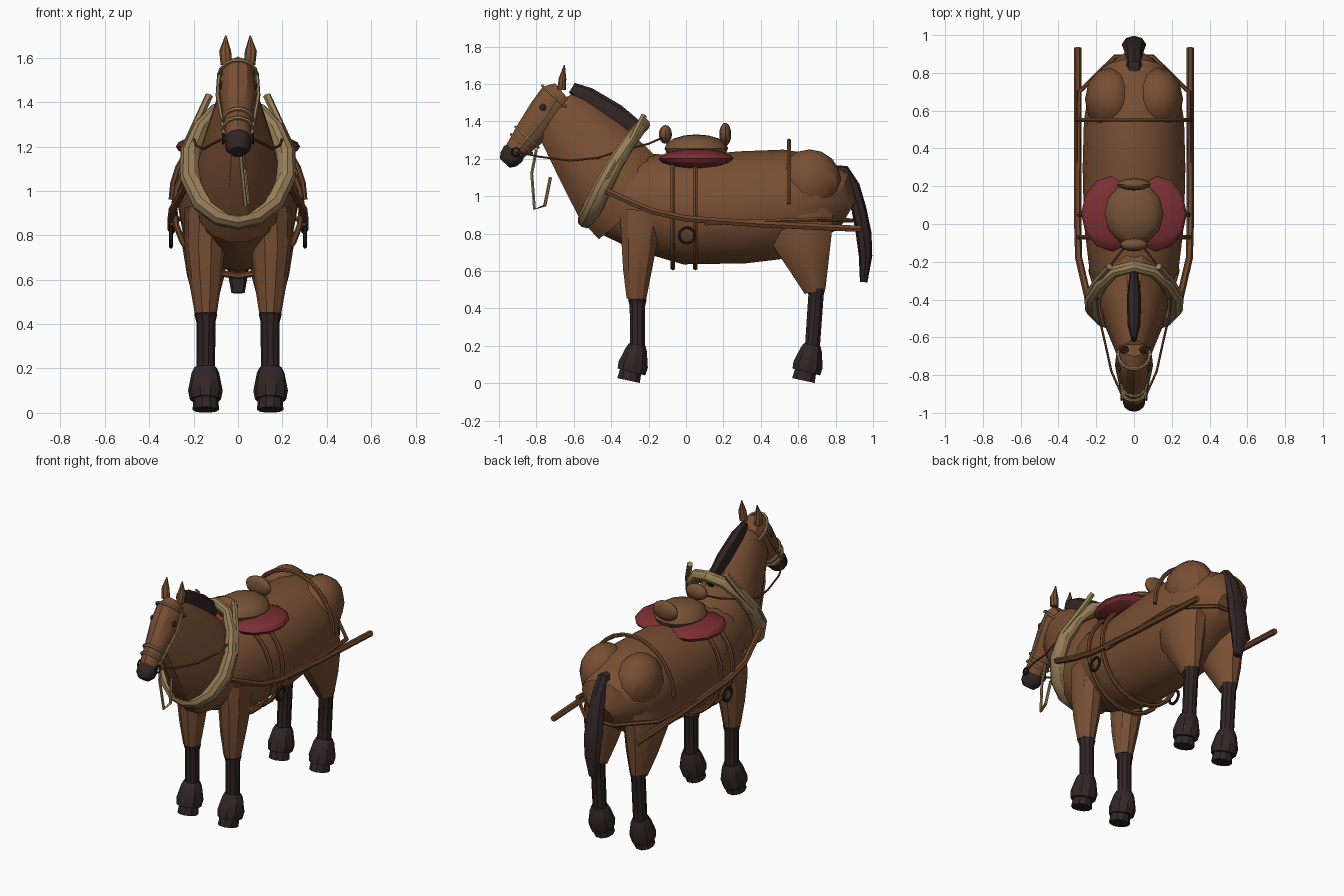
import bpy, bmesh
from math import sin, cos, pi, radians
from mathutils import Vector, Matrix

if "Cube" in bpy.data.objects:
    bpy.data.objects.remove(bpy.data.objects["Cube"])


def material(name, rgb):
    m = bpy.data.materials.new(name)
    m.use_nodes = True
    m.diffuse_color = (*rgb, 1)
    bsdf = next(n for n in m.node_tree.nodes if n.type == 'BSDF_PRINCIPLED')
    bsdf.inputs["Base Color"].default_value = (*rgb, 1)
    return m


COAT = material("brown coat", (.19, .078, .033))
DARK = material("dark hair", (.032, .019, .019))
LEATHER = material("brown leather", (.155, .06, .025))
SADDLE = material("saddle leather", (.18, .085, .037))
STRAW = material("straw padding", (.31, .205, .095))
RED = material("red cloth", (.2, .028, .033))
IRON = material("black iron", (.018, .013, .012))
parts = []


def finish(name, bm, mat, mirror):
    bmesh.ops.recalc_face_normals(bm, faces=bm.faces)
    mesh = bpy.data.meshes.new(name)
    bm.to_mesh(mesh)
    bm.free()
    mesh.materials.append(mat)
    ob = bpy.data.objects.new(name, mesh)
    bpy.context.collection.objects.link(ob)
    if mirror:
        ob.modifiers.new("Mirror", 'MIRROR').use_mirror_merge = False
    parts.append(ob)


def loft(name, rings, mat, sides=10, closed=False, mirror=False):
    """Skin elliptical rings (x, y, z, width, depth) along a path."""
    bm = bmesh.new()
    pts = [Vector(r[:3]) for r in rings]
    n, loops, old, axis = len(pts), [], None, None
    for i, p in enumerate(pts):
        a = pts[i - 1] if closed or i else p
        b = pts[(i + 1) % n] if closed or i < n - 1 else p
        t = (b - a).normalized()
        if axis is None:
            axis = Vector((1, 0, 0)) if abs(t.x) < .8 else Vector((0, 0, 1))
        else:
            axis = old.rotation_difference(t) @ axis
        axis = (axis - t * axis.dot(t)).normalized()
        other, old = t.cross(axis), t
        w, d = rings[i][3:]
        loops.append([bm.verts.new(p + axis * w * cos(2 * pi * k / sides)
                                   + other * d * sin(2 * pi * k / sides))
                      for k in range(sides)])
    for i in range(n if closed else n - 1):
        a, b = loops[i], loops[(i + 1) % n]
        for k in range(sides):
            j = (k + 1) % sides
            bm.faces.new((a[k], a[j], b[j], b[k]))
    if not closed:
        bm.faces.new(loops[0])
        bm.faces.new(loops[-1])
    finish(name, bm, mat, mirror)


def spine(name, rings, mat, sides=12):
    """Loft on the centre plane from (y, z, width, depth)."""
    loft(name, [(0, *r) for r in rings], mat, sides)


def strap(name, points, r, mat, closed=False, mirror=False):
    loft(name, [(*p, r, r) for p in points], mat, 6, closed, mirror)


def blob(name, centre, size, mat, mirror=False):
    bm = bmesh.new()
    bmesh.ops.create_uvsphere(bm, u_segments=12, v_segments=8, radius=1,
                              matrix=Matrix.Translation(centre) @ Matrix.Diagonal((*size, 1)))
    finish(name, bm, mat, mirror)


def arc(y, zc, rx, rz, a0, a1, n):
    """Points on an ellipse across the body."""
    return [(rx * cos(radians(a0 + (a1 - a0) * i / n)), y,
             zc + rz * sin(radians(a0 + (a1 - a0) * i / n))) for i in range(n + 1)]


# Body, neck and head
spine("body", [(-.44, .97, .15, .18), (-.25, .97, .235, .26), (0, .925, .265, .29),
               (.3, .94, .272, .3), (.55, .96, .265, .29), (.7, .98, .24, .24),
               (.8, .95, .18, .19), (.87, .91, .08, .09)], COAT, 16)
spine("neck", [(-.27, .93, .19, .26), (-.36, 1.04, .2, .27), (-.47, 1.19, .165, .24),
               (-.66, 1.42, .09, .165), (-.7, 1.5, .06, .1)], COAT, 14)
spine("head", [(-.655, 1.55, .055, .07), (-.69, 1.52, .078, .1), (-.75, 1.44, .084, .098),
               (-.83, 1.34, .068, .083), (-.915, 1.24, .055, .058)], COAT)
spine("muzzle", [(-.895, 1.26, .05, .05), (-.925, 1.225, .06, .064),
                 (-.95, 1.195, .058, .056), (-.968, 1.175, .035, .035)], DARK)
spine("mane", [(-.61, 1.58, .015, .03), (-.53, 1.53, .035, .055),
               (-.38, 1.43, .037, .065), (-.24, 1.33, .02, .05)], DARK, 8)
spine("tail", [(.79, 1.14, .03, .025), (.84, 1.135, .042, .035), (.89, 1.05, .045, .04),
               (.925, .93, .055, .04), (.95, .8, .065, .042), (.96, .68, .055, .036),
               (.95, .54, .03, .02)], DARK, 8)
loft("ears", [(.052, -.665, 1.57, .026, .024), (.058, -.66, 1.63, .027, .02),
              (.055, -.65, 1.7, .003, .003)], COAT, 8, mirror=True)
blob("eyes", (.077, -.765, 1.475), (.012, .018, .018), DARK, True)
blob("rump_muscles", (.125, .66, 1.08), (.135, .17, .17), COAT, True)

# Legs
loft("front_upper_legs", [(.14, -.24, .92, .1, .12), (.15, -.25, .75, .092, .1),
                          (.147, -.26, .6, .075, .08), (.145, -.265, .45, .05, .055)],
     COAT, mirror=True)
loft("hind_upper_legs", [(.13, .6, .93, .11, .2), (.145, .62, .77, .11, .17),
                         (.145, .66, .62, .085, .11), (.145, .69, .49, .05, .06)],
     COAT, mirror=True)
for name, y, top, lean in (("front", -.26, .45, 0), ("hind", .675, .51, .02)):
    loft(name + "_cannons", [(.145, y + lean, top + .01, .04, .04),
                             (.145, y + lean, top - .005, .052, .052),
                             (.145, y + lean, top - .04, .043, .043),
                             (.145, y, .18, .042, .042)], DARK, mirror=True)
    loft(name + "_feathers", [(.147, y, .205, .05, .048), (.147, y - .005, .18, .062, .06),
                              (.147, y - .022, .1, .078, .084),
                              (.147, y - .032, .06, .07, .08)], DARK, mirror=True)
    loft(name + "_hooves", [(.145, y - .035, .07, .055, .06),
                            (.145, y - .047, .014, .06, .065)], DARK, mirror=True)

# Padded collar with hames
half = [(.08, -.52, .89, .048, .055), (.16, -.49, .95, .05, .055), (.215, -.44, 1.06, .046, .05),
        (.215, -.38, 1.17, .042, .045), (.17, -.31, 1.28, .037, .04), (.1, -.25, 1.36, .032, .035)]
loft("collar", [(0, -.53, .87, .042, .05)] + half + [(0, -.225, 1.385, .032, .035)]
     + [(-r[0], *r[1:]) for r in reversed(half)], STRAW, closed=True)
strap("hames", [(.2, -.46, 1.0), (.245, -.42, 1.1), (.24, -.365, 1.19), (.19, -.29, 1.3),
                (.13, -.225, 1.43)], .018, STRAW, mirror=True)

# Saddle and cloth
blob("saddle_cloth", (.115, .055, 1.2), (.165, .2, .052), RED, True)
blob("saddle_seat", (0, .055, 1.255), (.155, .17, .075), SADDLE)
blob("saddle_pommel", (0, -.11, 1.33), (.075, .035, .05), SADDLE)
blob("saddle_cantle", (0, .21, 1.33), (.09, .032, .062), SADDLE)

# Girths, hip strap, breeching and shafts
for name, y in (("front_girth", -.07), ("rear_girth", .05)):
    strap(name, arc(y, .925, .288, .308, 0, 345, 23), .014, LEATHER, closed=True)
strap("hip_strap", arc(.55, .96, .3, .335, 0, 180, 14), .013, LEATHER)
strap("breeching", [(.295, .1, .855), (.29, .7, .875), (.1, .885, .87),
                    (-.1, .885, .87), (-.29, .7, .875), (-.295, .1, .855)], .013, LEATHER)
strap("shafts", [(.235, -.43, 1.03), (.265, -.3, .97), (.293, -.18, .92), (.298, 0, .88),
                 (.298, .4, .85), (.298, .935, .825)], .019, LEATHER, mirror=True)
strap("shaft_rings", [(.302, .005 + .042 * cos(k * pi / 6), .79 + .042 * sin(k * pi / 6))
                      for k in range(12)], .009, IRON, True, True)

# Bridle and reins
for name, y, z, w, d in (("noseband", -.85, 1.315, .068, .083),
                         ("lower_noseband", -.88, 1.28, .065, .075),
                         ("crown_strap", -.69, 1.52, .085, .106)):
    ring = [(w * cos(k * pi / 7), y - .74 * d * sin(k * pi / 7), z + .67 * d * sin(k * pi / 7))
            for k in range(14)]
    strap(name, ring, .009, STRAW, True)
strap("cheek_straps", [(.085, -.69, 1.53), (.092, -.75, 1.43), (.075, -.83, 1.33),
                       (.062, -.9, 1.25)], .009, STRAW, mirror=True)
strap("bit_rings", [(.066, -.91 + .022 * cos(k * pi / 5), 1.235 + .022 * sin(k * pi / 5))
                    for k in range(10)], .006, IRON, True, True)
strap("reins", [(.066, -.9, 1.235), (.12, -.78, 1.21), (.155, -.62, 1.19), (.19, -.47, 1.205),
                (.2, -.36, 1.24), (.11, -.2, 1.28), (.04, -.11, 1.32)], .006, LEATHER, mirror=True)
strap("lead_strap", [(.01, -.8, 1.25), (.015, -.825, 1.12), (.035, -.81, .93), (.045, -.755, .95),
                     (.03, -.725, 1.1)], .009, STRAW)

# Smooth shading with crisp edges
bpy.ops.object.select_all(action='DESELECT')
for ob in parts:
    ob.select_set(True)
bpy.context.view_layer.objects.active = parts[0]
bpy.ops.object.shade_smooth_by_angle(angle=radians(32))
